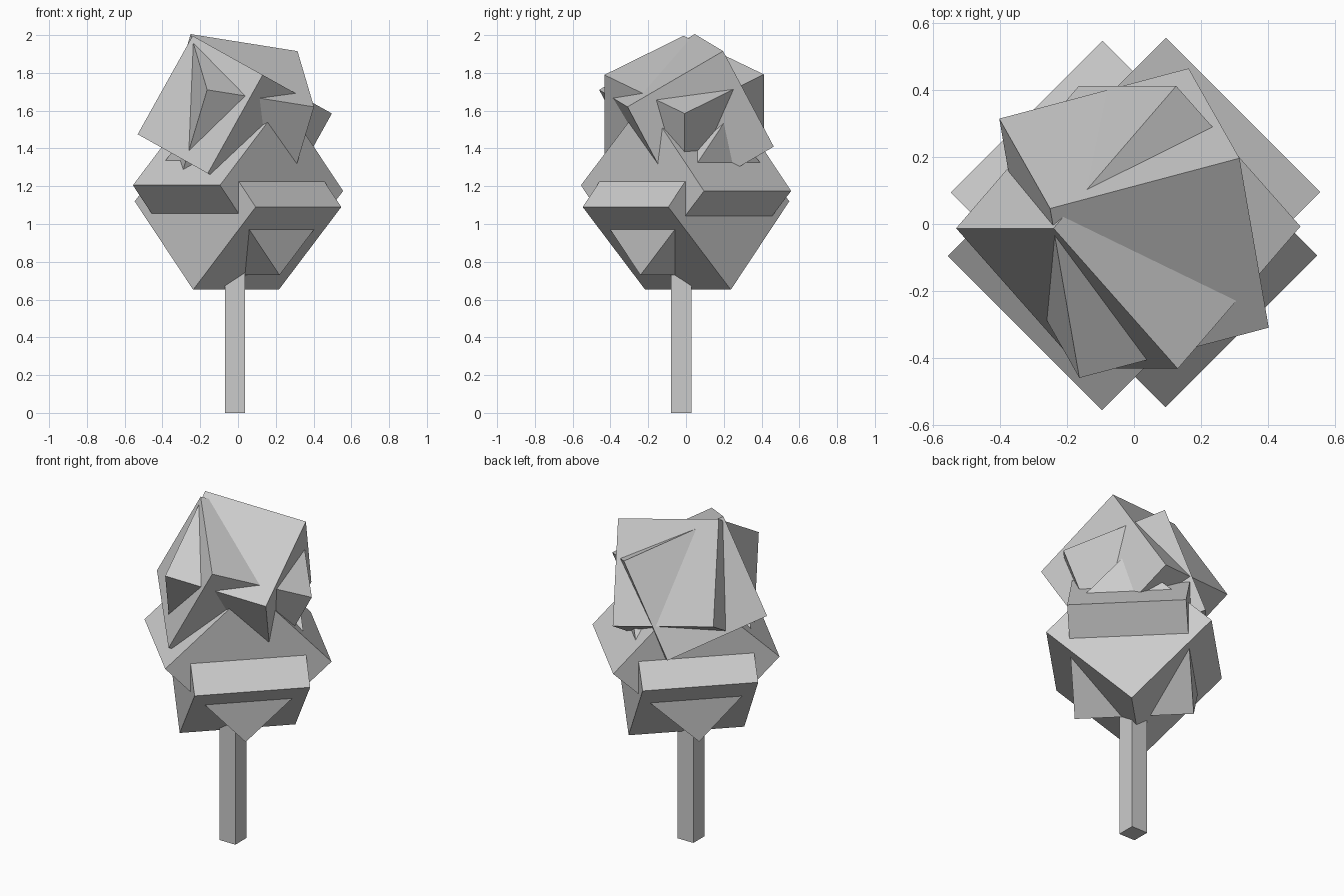
import bpy
from math import radians, sin, cos
from mathutils import Vector, Matrix

if "Cube" in bpy.data.objects:
    bpy.data.objects.remove(bpy.data.objects["Cube"])


def cube(name, centre, size, axis_a, axis_b):
    """Cube whose edges follow axis_a and axis_b (made perpendicular)."""
    a = Vector(axis_a).normalized()
    b = Vector(axis_b)
    b = (b - a * b.dot(a)).normalized()
    rot = Matrix((a, b, a.cross(b))).transposed()
    bpy.ops.mesh.primitive_cube_add(size=size, location=centre,
                                    rotation=rot.to_euler())
    bpy.context.object.name = name


# trunk, running up into the foliage
bpy.ops.mesh.primitive_cube_add(size=1, location=(-0.016, -0.025, 0.5))
trunk = bpy.context.object
trunk.name = "trunk"
trunk.scale = (0.107, 0.107, 1.0)

# lower foliage: two cubes standing on an edge, turned a quarter from each other
tilt = radians(45 - 1.9)
for name, z, size, side in (("lower_foliage_a", 1.19, 0.652, 1),
                            ("lower_foliage_b", 1.105, 0.641, -1)):
    edge = Vector((1, -side, 0)).normalized()
    across = Vector((1, side, 0)).normalized()
    cube(name, (0, 0, z), size, edge,
         across * cos(tilt) + Vector((0, 0, sin(tilt))))

# upper foliage: two freely tumbled cubes
cube("upper_foliage_a", (0.0, 0.0025, 1.56), 0.592,
     (0.565, 0.15, -0.09), (0.09, -0.505, -0.295))
cube("upper_foliage_b", (-0.017, -0.01, 1.53), 0.597,
     (-0.29, 0.0, -0.52), (0.37, -0.42, -0.21))
